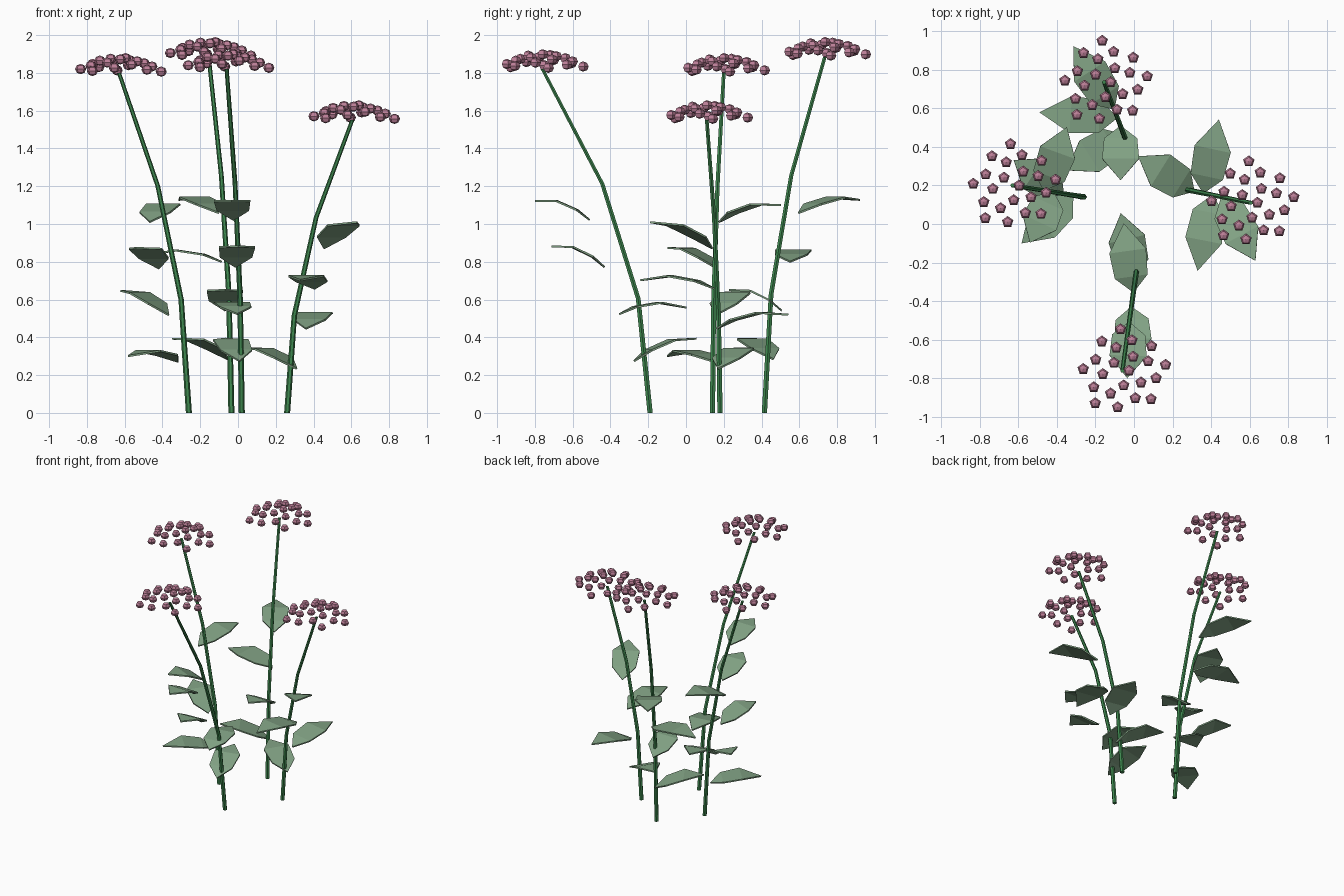
import bpy, bmesh, math
from mathutils import Vector, Matrix

cube = bpy.data.objects.get("Cube")
if cube:
    bpy.data.objects.remove(cube, do_unlink=True)


def material(name, rgb):
    m = bpy.data.materials.new(name)
    m.use_nodes = True
    m.diffuse_color = (*rgb, 1)
    m.node_tree.nodes["Principled BSDF"].inputs["Base Color"].default_value = (*rgb, 1)
    return m


STEM = material("stem_green", (0.05, 0.25, 0.08))
LEAF = material("leaf_green", (0.22, 0.36, 0.23))
PINK = material("dusty_pink", (0.50, 0.21, 0.31))


def finish(bm, name, mat):
    bmesh.ops.recalc_face_normals(bm, faces=bm.faces)
    mesh = bpy.data.meshes.new(name)
    bm.to_mesh(mesh)
    bm.free()
    mesh.materials.append(mat)
    obj = bpy.data.objects.new(name, mesh)
    bpy.context.collection.objects.link(obj)
    return obj


# Stem: tapered six-sided tube that bends outward with height
def make_stem(name, base, tip, sides=6, steps=3):
    bm = bmesh.new()
    rings = []
    for i in range(steps + 1):
        t = i / steps
        c = base.lerp(tip, t * t)
        c.z = tip.z * t
        r = 0.016 - 0.005 * t
        rings.append([bm.verts.new(c + Vector((r * math.cos(a), r * math.sin(a), 0)))
                      for a in (math.tau * k / sides for k in range(sides))])
    for low, high in zip(rings, rings[1:]):
        for k in range(sides):
            n = (k + 1) % sides
            bm.faces.new((low[k], low[n], high[n], high[k]))
    bm.faces.new(rings[0])
    bm.faces.new(rings[-1])
    finish(bm, name + "_stem", STEM)


# Leaf: arched blade with pointed ends, given reach, rise and heading
def make_leaf(name, base, heading, reach, rise):
    bm = bmesh.new()
    turn = Matrix.Rotation(math.radians(heading), 3, "Z")

    def point(t, side, arch):
        return bm.verts.new(base + turn @ Vector((reach * t, side, rise * t + arch)))

    root, end = point(0, 0, 0), point(1, 0, 0)
    near = [point(0.23, s * 0.086, 0.03) for s in (-1, 1)]
    far = [point(0.6, s * 0.096, 0.04) for s in (-1, 1)]
    bm.faces.new((root, near[0], near[1]))
    bm.faces.new((near[0], far[0], far[1], near[1]))
    bm.faces.new((far[0], end, far[1]))
    leaf = finish(bm, name, LEAF)
    solid = leaf.modifiers.new("thickness", "SOLIDIFY")
    solid.thickness = 0.01
    solid.offset = 0


# Flower head: faceted florets on a sunflower spiral over a shallow dome
def make_head(name, tip, count=22, radius=0.228):
    bm = bmesh.new()
    for i in range(count):
        f = (i + 0.5) / count
        a = i * math.pi * (3 - math.sqrt(5))
        r = radius * math.sqrt(f)
        pos = tip + Vector((r * math.cos(a), r * math.sin(a), 0.075 * (1 - f) + 0.005))
        bmesh.ops.create_uvsphere(bm, u_segments=5, v_segments=4, radius=0.031,
                                  matrix=Matrix.Translation(pos) @ Matrix.Diagonal((1, 1, 0.88, 1)))
    finish(bm, name + "_flower_head", PINK)


# Each plant: stem base, stem tip, then leaves from low to high
PLANTS = {
    "right": ((-0.26, 0.14, 0), (-0.63, 0.20, 1.80),
              [(223, 0.365, 0.03), (146, 0.31, 0.13), (245, 0.29, 0.11), (70, 0.35, 0.09)]),
    "front": ((0.02, -0.19, 0), (-0.06, -0.76, 1.82),
              [(103, 0.34, 0.12), (98, 0.36, 0.035), (273, 0.28, 0.11), (268, 0.29, 0.10)]),
    "back": ((-0.035, 0.415, 0), (-0.155, 0.735, 1.885),
             [(212, 0.35, 0.11), (270, 0.28, 0.11), (176, 0.405, 0.035), (123, 0.39, 0.07)]),
    "left": ((0.26, 0.18, 0), (0.605, 0.11, 1.55),
             [(148, 0.343, 0.11), (78, 0.39, 0.075), (259, 0.40, 0.045), (298, 0.375, 0.14)]),
}

for name, (base, tip, leaves) in PLANTS.items():
    base, tip = Vector(base), Vector(tip)
    make_stem(name, base, tip)
    make_head(name, tip)
    for i, (heading, reach, rise) in enumerate(leaves):
        make_leaf(f"{name}_leaf_{i + 1}", base.lerp(tip, 0.15 + 0.137 * i), heading, reach, rise)
